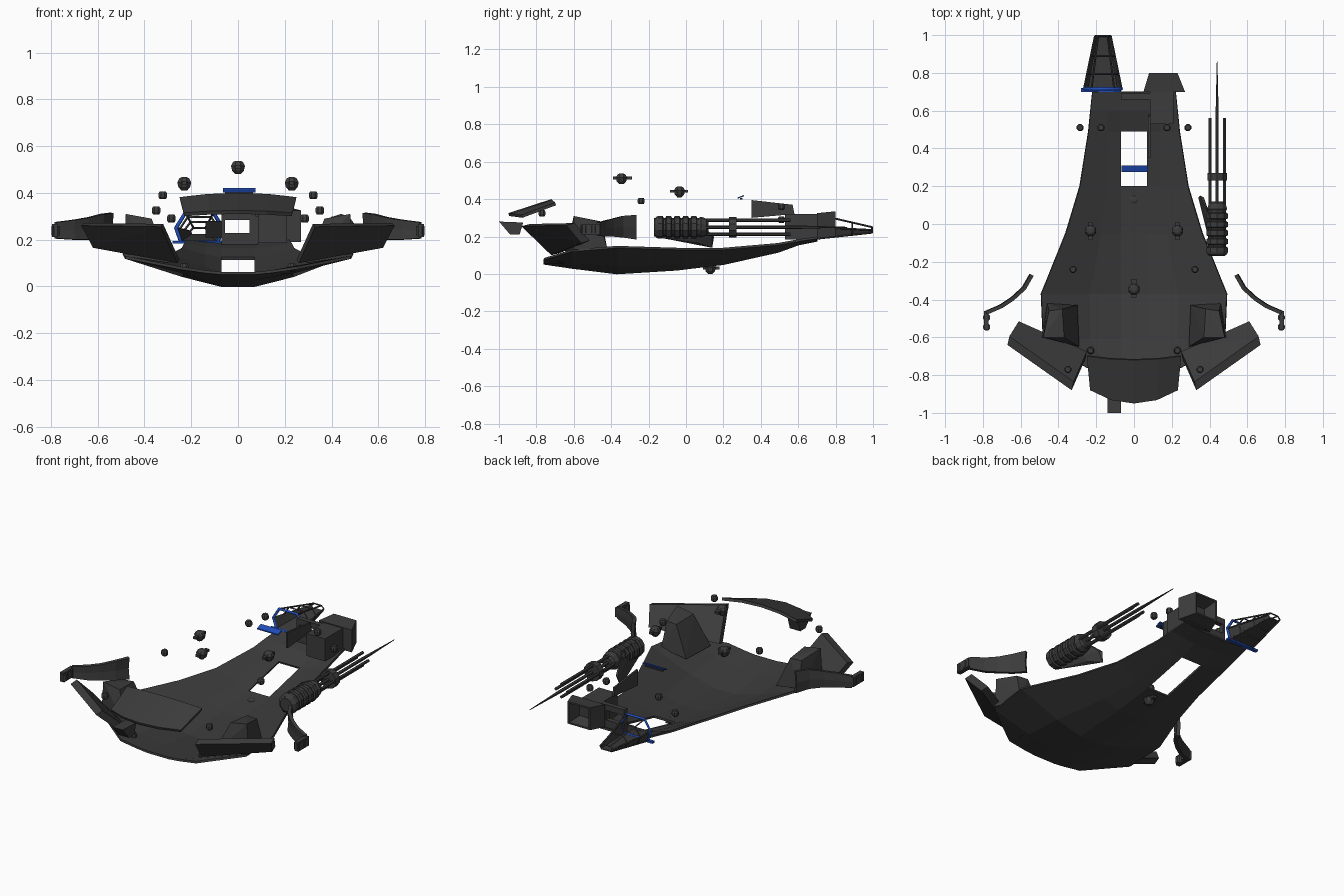
import bpy, bmesh, math
from mathutils import Vector

cube = bpy.data.objects.get("Cube")
if cube:
    bpy.data.objects.remove(cube)


def material(name, colour):
    m = bpy.data.materials.new(name)
    m.use_nodes = True
    m.diffuse_color = (*colour, 1)
    m.node_tree.nodes["Principled BSDF"].inputs["Base Color"].default_value = (*colour, 1)
    return m


GREY = material("dark grey", (.045, .045, .045))
BLUE = material("blue", (.015, .075, .5))


def finish(name, bm, mat=GREY, thick=0, offset=-1, mirror=False):
    bmesh.ops.recalc_face_normals(bm, faces=bm.faces)
    mesh = bpy.data.meshes.new(name)
    bm.to_mesh(mesh)
    bm.free()
    mesh.materials.append(mat)
    ob = bpy.data.objects.new(name, mesh)
    bpy.context.collection.objects.link(ob)
    if thick:
        s = ob.modifiers.new("thickness", 'SOLIDIFY')
        s.thickness, s.offset = thick, offset
    if mirror:
        ob.modifiers.new("mirror", 'MIRROR').use_mirror_merge = False
    return ob


def sheet(name, rows, thick, skip=lambda c: False, **kw):
    """Skin a grid of points, leaving out faces whose centre passes skip."""
    bm = bmesh.new()
    grid = [[bm.verts.new(p) for p in r] for r in rows]
    for a, b in zip(grid, grid[1:]):
        for i in range(len(a) - 1):
            quad = (a[i], a[i + 1], b[i + 1], b[i])
            if not skip(sum((v.co for v in quad), Vector()) / 4):
                bm.faces.new(quad)
    return finish(name, bm, thick=thick, **kw)


def solid(name, points, **kw):
    """Convex solid around the points."""
    bm = bmesh.new()
    for p in points:
        bm.verts.new(p)
    bmesh.ops.convex_hull(bm, input=bm.verts)
    return finish(name, bm, **kw)


def box(name, x, y, z, **kw):
    return solid(name, [(a, b, c) for a in x for b in y for c in z], **kw)


def side_plate(name, x, profile, **kw):
    return solid(name, [(a, y, z) for a in x for y, z in profile], **kw)


def lathe(name, origin, profile, sides=8, axis='Z', **kw):
    """Turn (radius, distance) pairs about an axis through origin."""
    bm = bmesh.new()
    rings = []
    for r, h in profile:
        ring = []
        for k in range(sides):
            t = 2 * math.pi * (k + .5) / sides
            p = Vector((r * math.cos(t), r * math.sin(t), h))
            if axis == 'Y':
                p = Vector((p.x, p.z, p.y))
            ring.append(bm.verts.new(p + Vector(origin)))
        rings.append(ring)
    for a, b in zip(rings, rings[1:]):
        for k in range(sides):
            bm.faces.new((a[k], a[k - 1], b[k - 1], b[k]))
    bm.faces.new(rings[0])
    bm.faces.new(rings[-1])
    return finish(name, bm, **kw)


def wire(name, paths, radius, mat=GREY):
    c = bpy.data.curves.new(name, 'CURVE')
    c.dimensions, c.bevel_depth, c.bevel_resolution = '3D', radius, 0
    for path, closed in paths:
        s = c.splines.new('POLY')
        s.points.add(len(path) - 1)
        for pt, p in zip(s.points, path):
            pt.co = (*p, 1)
        s.use_cyclic_u = closed
    c.materials.append(mat)
    bpy.context.collection.objects.link(bpy.data.objects.new(name, c))


# Dished hull shell: y, half width, keel height, rim height
stations = [(-.76, .25, .062, .085), (-.61, .48, .04, .13), (-.37, .49, .01, .15),
            (-.05, .36, .03, .14), (.2, .285, .06, .14), (.49, .24, .125, .165),
            (.6, .23, .165, .185), (.7, .22, .185, .2)]
rows = []
for y, w, keel, rim in stations:
    m = max(.14, w * .48)
    half = [(.07, keel), (m, keel + (rim - keel) * .3), (w, rim)]
    rows.append([(-x, y, z) for x, z in reversed(half)] + [(x, y, z) for x, z in half])
sheet("hull_shell", rows, .012,
      skip=lambda c: abs(c.x) < .05 and .2 < c.y < .49)

# Floating curved nose panel
cols = [(-.25, 1), (-.13, .25), (0, 0), (.13, .25), (.25, 1)]
sheet("nose_panel", [[(x * .93, -.95 + .07 * k, .325 - .01 * k) for x, k in cols],
                     [(x, -.72 + .02 * k, .4 - .018 * k) for x, k in cols]], .016)
side_plate("nose_bracket", (-.14, -.07), [(-1, .28), (-.87, .275), (-.89, .21), (-.94, .21)])

# Flared cheek plates either side of the nose
outer = [(.33, -.88, .255), (.67, -.64, .26), (.62, -.56, .165), (.26, -.72, .1)]
solid("cheek_plate", outer + [(x - .01, y + .045, z + .012) for x, y, z in outer], mirror=True)

# Raised side pods
solid("side_pod", [(.46, -.42, .13), (.3, -.43, .1), (.29, -.65, .1), (.49, -.6, .13),
                   (.45, -.46, .28), (.38, -.45, .28), (.37, -.6, .29), (.48, -.6, .31)],
      mirror=True)

# Curved side arms with end blocks
arm = [(.54, -.27, .185, .315), (.58, -.34, .195, .31), (.64, -.395, .2, .295),
       (.7, -.435, .2, .285), (.78, -.47, .205, .275)]
sheet("side_arm", [[(x, y, lo), (x + .006, y, (lo + hi) / 2), (x, y, hi)]
                   for x, y, lo, hi in arm], .02, offset=0, mirror=True)
box("arm_end", (.77, .795), (-.56, -.46), (.212, .268), mirror=True)
for y in (-.545, -.495):
    lathe("arm_stud", (.78, y, .238), [(.02, -.02), (.02, .02)], mirror=True)

# Rear engine block and its open flare
box("engine_block", (.085, .21), (.53, .72), (.185, .32))
bm = bmesh.new()
loops = []
for y, x0, x1, z0, z1 in [(.7, .05, .27, .19, .325), (.8, .08, .23, .2, .335),
                          (.8, .09, .22, .21, .325), (.73, .11, .2, .23, .3)]:
    loops.append([bm.verts.new(p) for p in ((x0, y, z0), (x1, y, z0), (x1, y, z1), (x0, y, z1))])
for a, b in zip(loops, loops[1:]):
    for k in range(4):
        bm.faces.new((a[k], a[k - 1], b[k - 1], b[k]))
bm.faces.new(loops[0])
bm.faces.new(loops[-1])
finish("engine_flare", bm)

# Framed bulkhead and upright fin beside the engine
for x in ((-.07, -.055), (.05, .085)):
    box("bulkhead_post", x, (.66, .69), (.18, .32))
for z in ((.18, .228), (.285, .32)):
    box("bulkhead_rail", (-.055, .05), (.66, .69), z)
side_plate("upright_fin", (.075, .087), [(.35, .395), (.57, .37), (.58, .32), (.35, .3)])

# Tail cage: blue base hoop, wire ribs and solid floor
section = [(-.27, .25), (-.23, .315), (-.11, .315), (-.07, .25), (-.09, .19), (-.25, .19)]


def hoop(t):
    sx, sz = 1 - .58 * t, 1 - .76 * t
    return [(-.165 + (x + .17) * sx, .715 + .28 * t, .23 + (z - .23) * sz) for x, z in section]


hoops = [hoop(t) for t in (0, .28, .62, 1)]
wire("cage_base_hoop", [(hoops[0], True)], .009, BLUE)
wire("cage_ribs", [(h, True) for h in hoops[1:]] + [(p, False) for p in zip(*hoops)], .005)
sheet("cage_floor", [[h[3], h[4], h[5], h[0]] for h in hoops], .005)
box("cage_sill", (-.28, -.07), (.7, .72), (.183, .195), mat=BLUE)

# Blue blade above the floor opening
solid("blue_blade", [(x, y, z + d) for x in (-.065, .075) for y, z in ((.275, .402), (.31, .415))
                     for d in (0, .007)], mat=BLUE)
box("blade_backing", (-.055, .065), (.288, .302), (.398, .405))

# Rotary gun with ribbed body, barrel cluster and clamp
gx, gz = .44, .25
ribs = [(.04, -.17), (.055, -.16)]
for k in range(5):
    y = -.15 + k * .045
    ribs += [(.06, y), (.06, y + .025), (.05, y + .03), (.05, y + .04)]
ribs += [(.056, .08), (.045, .11), (.03, .12)]
lathe("gun_body", (gx, 0, gz), ribs, sides=10, axis='Y')
lathe("gun_clamp", (gx, .25, gz), [(.054, -.02), (.054, .02)], sides=10, axis='Y')
lathe("gun_spike", (gx, 0, gz), [(.01, .1), (.01, .56), (.002, .86)], sides=6, axis='Y')
for k in range(4):
    t = math.pi * k / 2
    lathe("gun_barrel", (gx + .038 * math.cos(t), 0, gz + .038 * math.sin(t)),
          [(.009, .1), (.009, .56)], sides=6, axis='Y')
solid("gun_mount_fin", [(.35, .15, .2), (.34, .14, .14), (.4, .05, .2), (.4, -.1, .19),
                        (.42, -.17, .2), (.385, .05, .17), (.37, .14, .2), (.43, -.17, .3),
                        (.4, .04, .3)])

# Turrets and small sensor pods, singles on the centre line
turret = [(.02, -.03), (.042, -.015), (.05, .005), (.035, .022), (.02, .027)]
slim = [(r * .65, h) for r, h in turret]
lathe("top_turret", (0, -.345, .51), slim)
box("top_turret_barrels", (-.012, .012), (-.39, -.29), (.505, .52))
lathe("belly_turret", (0, .13, .03), slim)
box("belly_turret_barrels", (-.012, .012), (.09, .18), (.025, .04))
lathe("side_turret", (.23, -.035, .44), slim, mirror=True)
box("side_turret_barrels", (.22, .24), (-.085, .01), (.435, .45), mirror=True)
for x, y, z in [(.285, .51, .29), (.175, .51, .36), (.322, -.24, .39),
                (.35, -.77, .325), (.23, -.67, .08)]:
    lathe("sensor_pod", (x, y, z), [(.014, -.017), (.02, -.008), (.02, .008), (.014, .017)],
          mirror=True)
